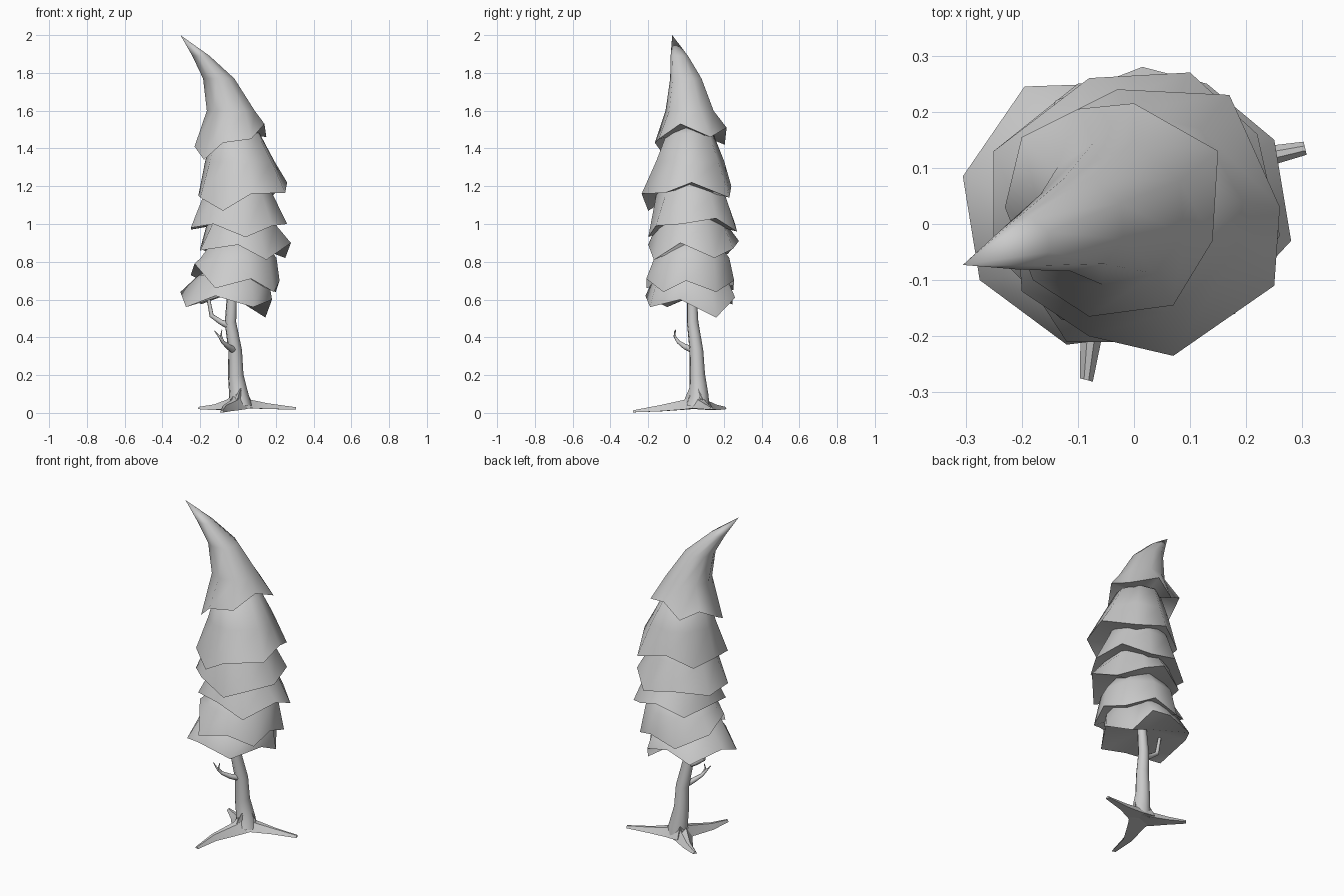
import bpy, bmesh, math
from mathutils import Vector

if "Cube" in bpy.data.objects:
    bpy.data.objects.remove(bpy.data.objects["Cube"])


def smooth(ob, angle):
    bpy.ops.object.select_all(action='DESELECT')
    bpy.context.view_layer.objects.active = ob
    ob.select_set(True)
    bpy.ops.object.shade_smooth_by_angle(angle=math.radians(angle))


def skirt(name, hem, rings):
    """Zigzag hem, then rings (z, cx, cy, r) upward; concave underside."""
    bm = bmesh.new()
    mid = sum((Vector(p) for p in hem), Vector()) / len(hem)
    angles = [math.atan2(p[1] - mid.y, p[0] - mid.x) for p in hem]
    loops = [[bm.verts.new(p) for p in hem]]
    for z, cx, cy, r in rings[:-1]:
        loops.append([bm.verts.new((cx + r * math.cos(a), cy + r * math.sin(a), z))
                      for a in angles])
    z, cx, cy, _ = rings[-1]
    tip = bm.verts.new((cx, cy, z))
    under = bm.verts.new((mid.x, mid.y, mid.z + 0.04))
    n = len(hem)
    for i in range(n):
        j = (i + 1) % n
        for a, b in zip(loops, loops[1:]):
            bm.faces.new((a[i], a[j], b[j], b[i]))
        bm.faces.new((loops[-1][i], loops[-1][j], tip))
        bm.faces.new((loops[0][j], loops[0][i], under))
    bmesh.ops.recalc_face_normals(bm, faces=bm.faces)
    me = bpy.data.meshes.new(name)
    bm.to_mesh(me)
    bm.free()
    ob = bpy.data.objects.new(name, me)
    bpy.context.collection.objects.link(ob)
    smooth(ob, 70)


def limb(name, points, res=2):
    """Tapered tube through (x, y, z, radius)."""
    cu = bpy.data.curves.new(name, 'CURVE')
    cu.dimensions = '3D'
    cu.bevel_depth = 1
    cu.bevel_resolution = res
    cu.use_fill_caps = True
    sp = cu.splines.new('POLY')
    sp.points.add(len(points) - 1)
    for p, (x, y, z, r) in zip(sp.points, points):
        p.co = (x, y, z, 1)
        p.radius = r
    ob = bpy.data.objects.new(name, cu)
    bpy.context.collection.objects.link(ob)
    bpy.ops.object.select_all(action='DESELECT')
    bpy.context.view_layer.objects.active = ob
    ob.select_set(True)
    bpy.ops.object.convert(target='MESH')
    smooth(bpy.context.object, 60)


def root(name, stations):
    """Flat-bottomed ridge: stations (x, y, half width, base z, ridge z)."""
    bm = bmesh.new()
    d = Vector((stations[-1][0] - stations[0][0], stations[-1][1] - stations[0][1], 0)).normalized()
    side = Vector((-d.y, d.x, 0))
    loops = []
    for x, y, w, z0, z1 in stations:
        c = Vector((x, y, 0))
        loops.append([bm.verts.new(c + side * s * w + Vector((0, 0, z)))
                      for s, z in ((-1, z0), (1, z0), (.35, z1), (-.35, z1))])
    for a, b in zip(loops, loops[1:]):
        for i in range(4):
            bm.faces.new((a[i], a[(i + 1) % 4], b[(i + 1) % 4], b[i]))
    bm.faces.new(loops[0])
    bm.faces.new(loops[-1])
    bmesh.ops.recalc_face_normals(bm, faces=bm.faces)
    me = bpy.data.meshes.new(name)
    bm.to_mesh(me)
    bm.free()
    ob = bpy.data.objects.new(name, me)
    bpy.context.collection.objects.link(ob)
    smooth(ob, 50)


# Foliage layers, bottom to top
skirt("foliage_1",
      [(.18, -.03, .60), (.145, .16, .505), (.08, .26, .61), (-.05, .25, .63), (-.195, .245, .575),
       (-.305, .085, .64), (-.275, -.10, .56), (-.12, -.215, .62), (.08, -.19, .56)],
      [(.73, -.02, .02, .19), (.8, -.02, .02, 0)])
skirt("foliage_2",
      [(.22, 0, .70), (.20, .16, .64), (.06, .255, .70), (-.10, .25, .65), (-.25, .13, .73),
       (-.23, -.04, .79), (-.12, -.21, .66), (.07, -.21, .71), (.19, -.12, .64)],
      [(.82, 0, .03, .205), (.92, 0, .03, .13), (.96, 0, .03, 0)])
skirt("foliage_3",
      [(.28, -.03, .90), (.25, .15, .82), (.13, .25, .87), (.015, .28, .91), (-.14, .22, .84),
       (-.20, .06, .87), (-.20, -.10, .86), (0, -.20, .89), (.15, -.17, .81)],
      [(1.0, .02, .03, .185), (1.12, .02, .03, .12), (1.15, .02, .03, 0)])
skirt("foliage_4",
      [(.26, -.02, 1.0), (.22, .16, 1.03), (.10, .27, .96), (-.08, .26, 1.0), (-.25, .13, .97),
       (-.25, -.05, .98), (-.13, -.17, 1.0), (.04, -.20, .93), (.18, -.16, .99)],
      [(1.15, 0, .03, .19), (1.3, 0, .03, .12), (1.34, 0, .03, 0)])
skirt("foliage_5",
      [(.26, .03, 1.22), (.17, .23, 1.14), (-.03, .24, 1.20), (-.17, .17, 1.13), (-.21, .02, 1.15),
       (-.20, -.12, 1.14), (-.08, -.20, 1.07), (.07, -.235, 1.16), (.25, -.11, 1.165)],
      [(1.33, .01, .02, .185), (1.48, -.01, .02, .125), (1.54, -.02, .02, 0)])
skirt("foliage_top",
      [(.14, -.03, 1.53), (.15, .13, 1.46), (0, .215, 1.51), (-.10, .205, 1.42), (-.2, .155, 1.48),
       (-.23, .03, 1.41), (-.18, -.10, 1.34), (-.08, -.165, 1.43), (.07, -.145, 1.45)],
      [(1.6, -.035, .02, .13), (1.77, -.10, 0, .085), (1.89, -.195, -.035, .047),
       (2.0, -.305, -.073, 0)])

# Trunk
limb("trunk", [(.01, .06, .03, .066), (.005, .068, .09, .053), (-.012, .06, .2, .042),
               (-.015, .055, .33, .037), (-.04, .035, .48, .031), (-.03, .03, .66, .026)])

# Roots
root("root_right", [(-.02, .06, .08, .03, .13), (.06, .08, .05, .025, .07),
                    (.16, .105, .025, .02, .05), (.305, .135, .012, .018, .03)])
root("root_front", [(.01, .09, .08, .03, .13), (-.015, .0, .05, .018, .07),
                    (-.07, -.14, .025, .008, .04), (-.085, -.278, .012, .003, .014)])
root("root_back", [(.03, .04, .08, .03, .13), (-.05, .09, .05, .02, .07),
                   (-.12, .15, .028, .015, .045), (-.205, .205, .012, .02, .032)])

# Branches and twigs
limb("upper_branch", [(-.04, .035, .46, .022), (-.09, .03, .48, .014), (-.14, .03, .515, .012),
                      (-.16, .03, .62, .009)])
limb("lower_branch", [(-.02, .045, .33, .02), (-.05, -.005, .35, .015), (-.08, -.04, .375, .01),
                      (-.10, -.06, .405, .006), (-.125, -.06, .435, .002)])
limb("twig", [(-.08, -.04, .375, .008), (-.09, -.06, .41, .005), (-.085, -.055, .44, .002)])
